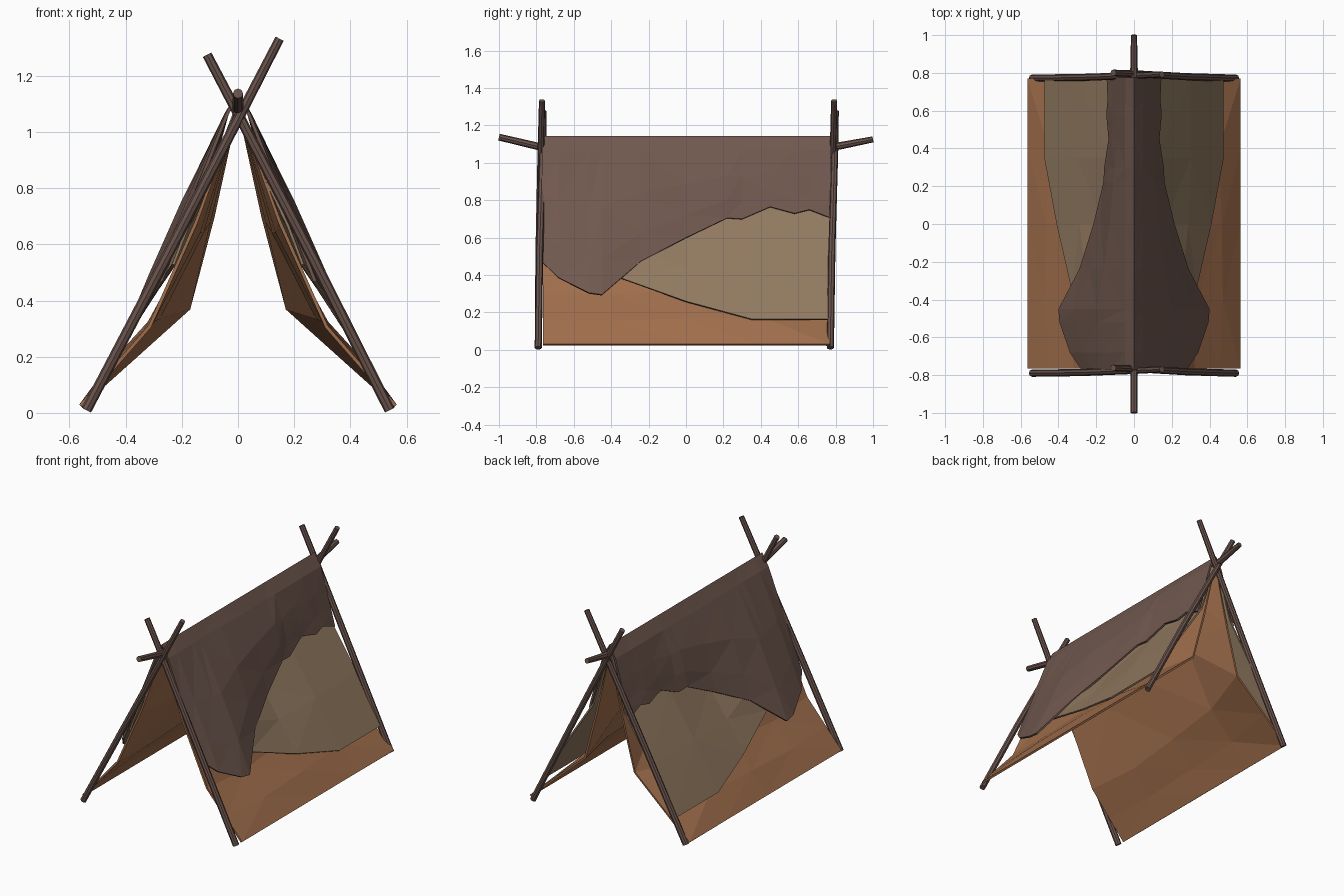
import bpy, bmesh, random
from mathutils import Vector

if "Cube" in bpy.data.objects:
    bpy.data.objects.remove(bpy.data.objects["Cube"])

random.seed(4)


def material(name, rgb):
    m = bpy.data.materials.new(name)
    m.diffuse_color = (*rgb, 1)
    m.use_nodes = True
    m.node_tree.nodes["Principled BSDF"].inputs["Base Color"].default_value = m.diffuse_color
    return m


WOOD = material("pole wood", (0.141, 0.086, 0.072))
ORANGE = material("orange hide", (0.352, 0.156, 0.072))
TAN = material("tan hide", (0.283, 0.191, 0.117))
BROWN = material("dark brown hide", (0.162, 0.098, 0.078))


def add(name, mesh, mat):
    mesh.materials.clear()
    mesh.materials.append(mat)
    ob = bpy.data.objects.new(name, mesh)
    bpy.context.collection.objects.link(ob)
    return ob


def pole(name, pts, radius):
    """Eight-sided stick along a few points; each point is x, y, z, thickness."""
    cu = bpy.data.curves.new(name, 'CURVE')
    cu.dimensions = '3D'
    cu.bevel_depth = radius
    cu.bevel_resolution = 2
    cu.use_fill_caps = True
    sp = cu.splines.new('POLY')
    sp.points.add(len(pts) - 1)
    sp.use_smooth = False
    for p, (x, y, z, r) in zip(sp.points, pts):
        p.co = (x, y, z, 1)
        p.radius = r
    tmp = bpy.data.objects.new(name + "_path", cu)
    mesh = bpy.data.meshes.new_from_object(tmp)
    bpy.data.objects.remove(tmp)
    for f in mesh.polygons:
        f.use_smooth = False
    return add(name, mesh, WOOD)


def between(a, b, t, bulge=0):
    """Point on a-b pushed outward from the slope."""
    return (a[0] + (b[0] - a[0]) * t + 0.88 * bulge,
            a[1] + (b[1] - a[1]) * t + 0.47 * bulge)


def sheet(name, stations, mat, thick, jitter):
    """Hide over the ridge: half profiles (ridge to hem) at stations along y, mirrored in x."""
    bm = bmesh.new()
    rows = []
    for i, (y, prof) in enumerate(stations):
        half = []
        for j, (x, z) in enumerate(prof):
            inner = 0 < i < len(stations) - 1 and 0 < j < len(prof) - 1
            b = random.uniform(-jitter, jitter) if inner else 0
            half.append((x + 0.88 * b, z + 0.47 * b))
        full = [(-x, z) for x, z in half[:0:-1]] + half
        rows.append([bm.verts.new((x, y, z)) for x, z in full])
    for a, b in zip(rows, rows[1:]):
        for k in range(len(a) - 1):
            bm.faces.new((a[k], b[k], b[k + 1], a[k + 1]))
    for f in bm.faces:
        f.normal_update()
    if sum(f.normal.z for f in bm.faces) < 0:
        bmesh.ops.reverse_faces(bm, faces=bm.faces)
    bmesh.ops.triangulate(bm, faces=bm.faces[:])
    mesh = bpy.data.meshes.new(name)
    bm.to_mesh(mesh)
    bm.free()
    ob = add(name, mesh, mat)
    mod = ob.modifiers.new("thickness", 'SOLIDIFY')
    mod.thickness = thick
    mod.offset = -1
    return ob


# crossed poles at both ends
for end, y0 in (("front", -0.79), ("back", 0.772)):
    pole(end + "_pole_left_foot",
         [(-0.54, y0, 0.010, 1), (-0.27, y0 + 0.004, 0.525, 1),
          (0, y0 + 0.014, 1.045, 0.95), (0.148, y0 + 0.020, 1.332, 0.85)], 0.019)
    pole(end + "_pole_right_foot",
         [(0.54, y0, 0.010, 1), (0.275, y0 + 0.008, 0.535, 1),
          (0, y0 + 0.024, 1.065, 0.95), (-0.11, y0 + 0.028, 1.275, 0.9)], 0.019)

# ridge pole, bent up at the ends
pole("ridge_pole", [(0, -1, 1.137, 0.9), (0, -0.78, 1.085, 1), (0, 0, 1.09, 1),
                    (0, 0.82, 1.09, 1), (0, 1, 1.125, 0.8)], 0.02)

# inner orange hide reaching the ground: y, middle point, knee point
hem = (0.565, 0.03)
inner = [(-0.765, (0.155, 0.68), (0.32, 0.31)), (-0.4, (0.15, 0.65), (0.345, 0.30)),
         (0, (0.14, 0.65), (0.33, 0.33)), (0.4, (0.10, 0.68), (0.28, 0.34)),
         (0.77, (0.095, 0.70), (0.18, 0.375))]
sheet("inner_hide", [(y, [(0, 1.09), m, k, between(k, hem, 0.55, 0.008 if abs(y) < 0.5 else 0), hem])
                     for y, m, k in inner], ORANGE, 0.012, 0.012)

# tan middle hide: y, middle point, hem point
middle = [(-0.765, (0.12, 0.80), (0.235, 0.53)), (-0.35, (0.155, 0.72), (0.33, 0.385)),
          (0, (0.165, 0.63), (0.41, 0.26)), (0.35, (0.125, 0.74), (0.475, 0.165)),
          (0.775, (0.115, 0.74), (0.475, 0.165))]
sheet("middle_hide", [(y, [(0, 1.115), m, between(m, h, 0.5, 0.006), h])
                      for y, m, h in middle], TAN, 0.01, 0.006)

# dark outer hide with a ragged hem: y, hem x, hem z, outward bulge
outer = [(-0.77, 0.28, 0.47, 0), (-0.68, 0.34, 0.385, 0), (-0.52, 0.395, 0.305, 0.008),
         (-0.45, 0.40, 0.295, 0.01), (-0.24, 0.29, 0.475, 0.022), (0, 0.215, 0.60, 0.018),
         (0.22, 0.162, 0.705, 0.022), (0.30, 0.158, 0.70, 0.012), (0.45, 0.135, 0.765, 0.006),
         (0.58, 0.147, 0.73, 0.004), (0.66, 0.14, 0.75, 0.002), (0.775, 0.145, 0.705, 0)]
shoulder = (0.045, 1.065)
sheet("outer_hide", [(y, [(0, 1.143), shoulder, between(shoulder, (x, z), 0.4, b),
                          between(shoulder, (x, z), 0.75, b * 0.5), (x, z)])
                     for y, x, z, b in outer], BROWN, 0.012, 0.004)
